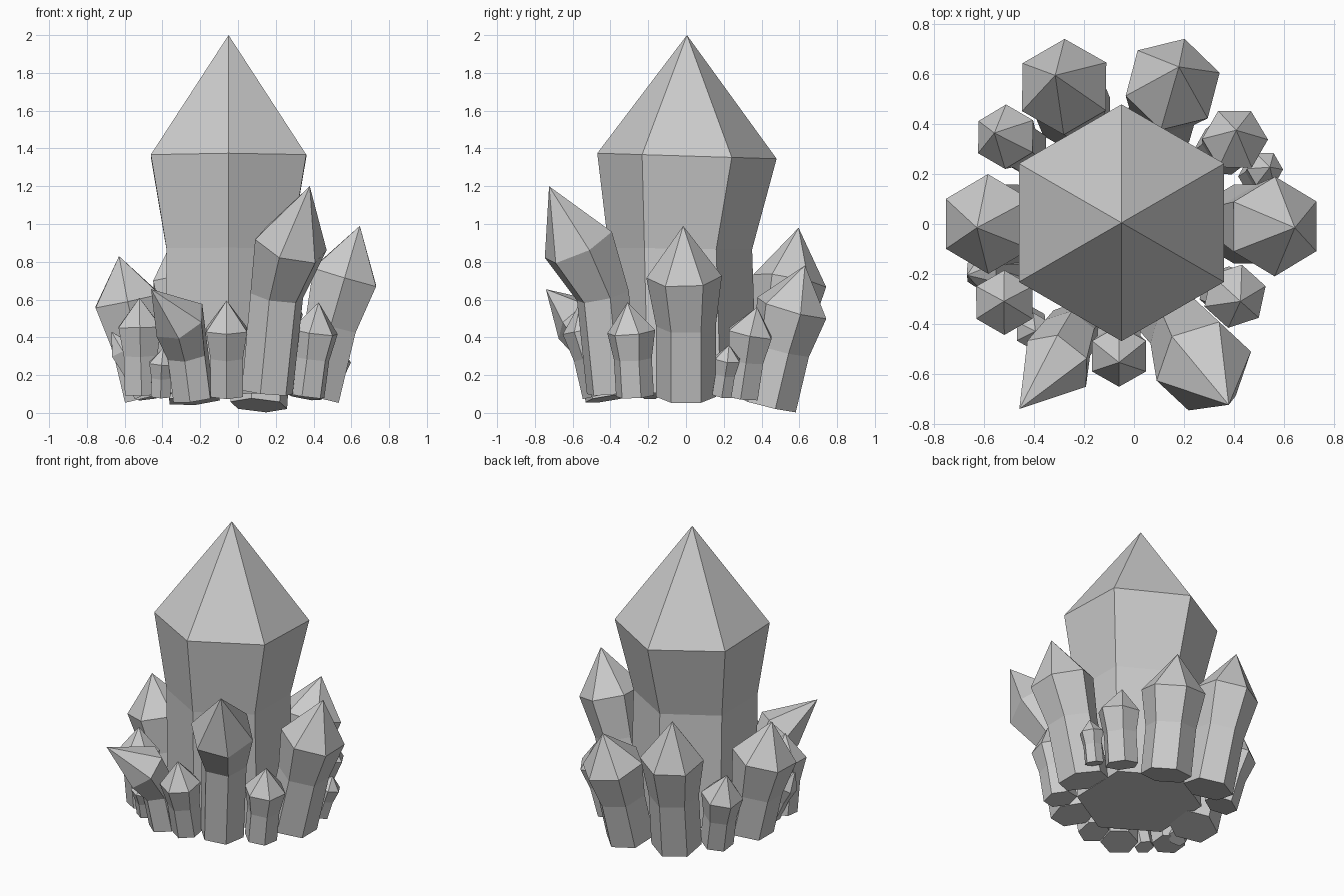
import bpy, bmesh, math
from mathutils import Vector

if "Cube" in bpy.data.objects:
    bpy.data.objects.remove(bpy.data.objects["Cube"])


def crystal(name, base, top, tip, r, turn=90, mid=None, r_base=None, r_mid=None):
    """Six-sided crystal: base, waist and shoulder rings square to the axis, then a point."""
    base, top, tip = Vector(base), Vector(top), Vector(tip)
    mid = Vector(mid) if mid else base.lerp(top, 0.58)
    r_base = r_base or r * 0.79
    r_mid = r_mid or r_base
    stations = [(base, mid - base, r_base), (mid, top - base, r_mid), (top, tip - mid, r)]
    bm = bmesh.new()
    rings = []
    for centre, axis, rad in stations:
        q = Vector((0, 0, 1)).rotation_difference(axis.normalized())
        ring = []
        for i in range(6):
            a = math.radians(turn + 60 * i)
            ring.append(bm.verts.new(centre + q @ Vector((rad * math.cos(a), rad * math.sin(a), 0))))
        rings.append(ring)
    point = bm.verts.new(tip)
    bm.faces.new(rings[0][::-1])
    for i in range(6):
        j = (i + 1) % 6
        for lo, hi in zip(rings, rings[1:]):
            bm.faces.new((lo[i], lo[j], hi[j], hi[i]))
        bm.faces.new((rings[2][i], rings[2][j], point))
    mesh = bpy.data.meshes.new(name)
    bm.to_mesh(mesh)
    bm.free()
    ob = bpy.data.objects.new(name, mesh)
    bpy.context.collection.objects.link(ob)
    return ob


# Central crystal
crystal("main_crystal", (-.05, -.01, .11), (-.05, .005, 1.36), (-.05, .005, 2), .475,
        mid=(-.05, -.03, .87), r_base=.385, r_mid=.38)

# Large outer crystals
crystal("back_left_crystal", (-.23, .43, .07), (-.28, .55, .70), (-.316, .596, .98), .195)
crystal("back_right_crystal", (.11, .435, .04), (.155, .56, .555), (.18, .63, .78), .197,
        turn=75, mid=(.13, .505, .335))
crystal("left_crystal", (-.465, 0, .085), (-.585, 0, .595), (-.63, -.015, .83), .2,
        mid=(-.53, 0, .36))
crystal("right_crystal", (.40, 0, .085), (.565, -.01, .72), (.645, -.015, .99), .2,
        mid=(.49, 0, .46))
crystal("front_right_crystal", (.155, -.39, .11), (.28, -.57, .89), (.38, -.725, 1.2), .2,
        turn=75, mid=(.205, -.44, .62), r_base=.14, r_mid=.145)
crystal("front_left_crystal", (-.235, -.42, .075), (-.31, -.56, .49), (-.46, -.742, .655), .15,
        turn=80, mid=(-.265, -.455, .31), r_base=.115)

# Small crystals
crystal("small_back_left", (-.44, .30, .09), (-.515, .35, .44), (-.56, .365, .595), .13)
crystal("small_front", (-.06, -.45, .095), (-.06, -.53, .44), (-.06, -.555, .595), .125)
crystal("small_front_right", (.36, -.27, .09), (.405, -.29, .43), (.427, -.31, .585), .13, turn=78)
crystal("small_back_right", (.34, .29, .09), (.405, .34, .42), (.41, .376, .56), .133, turn=60)
crystal("small_front_left", (-.51, -.28, .1), (-.52, -.315, .455), (-.522, -.31, .61), .13)

# Tiny crystals
crystal("tiny_right", (.475, .19, .095), (.525, .22, .285), (.545, .228, .36), .075, turn=60)
crystal("tiny_front_left", (-.41, -.39, .09), (-.405, -.43, .26), (-.395, -.43, .345), .075)
crystal("tiny_left", (-.5, -.19, .095), (-.61, -.195, .33), (-.67, -.205, .43), .075)
